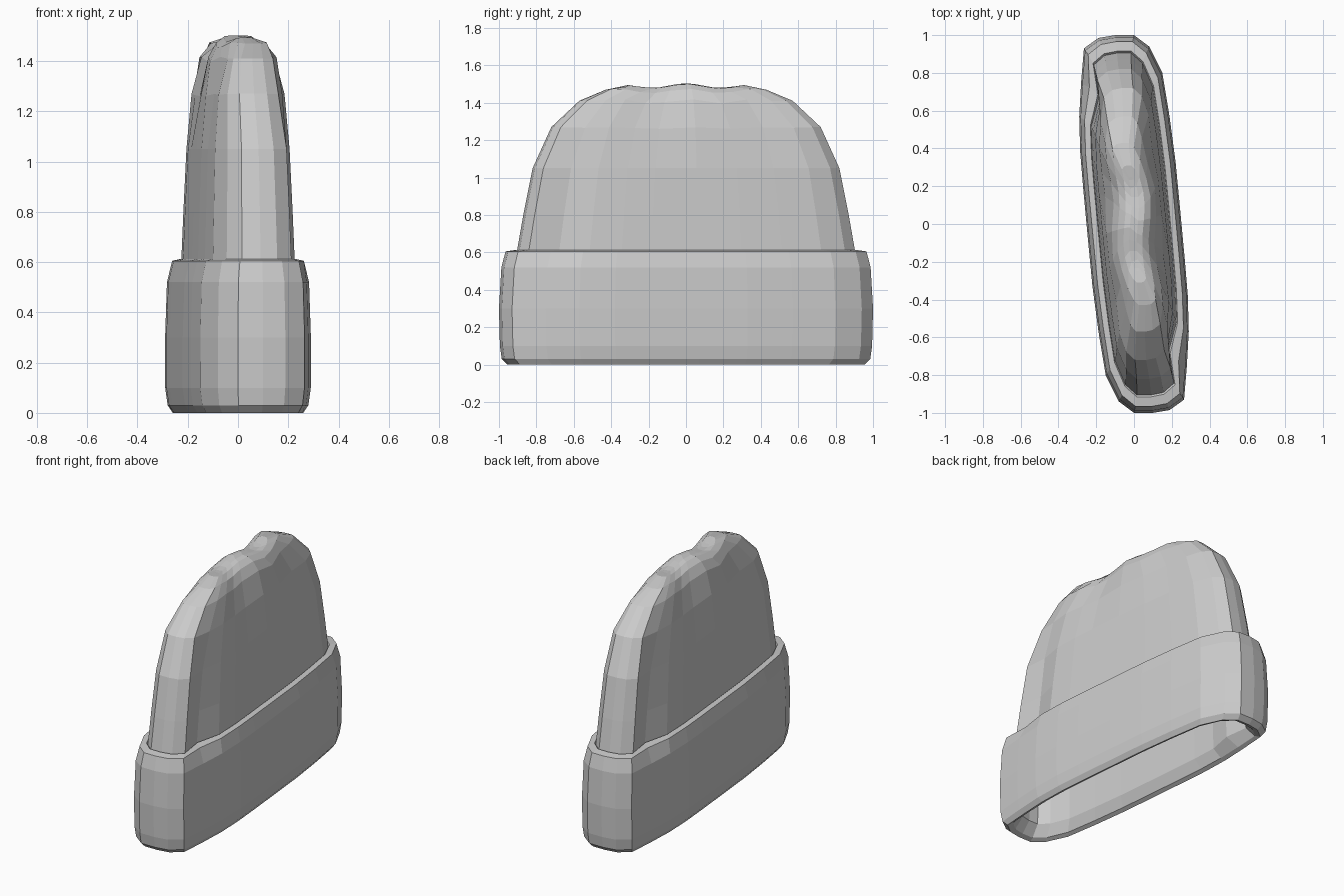
import bpy, bmesh, math

if "Cube" in bpy.data.objects:
    bpy.data.objects.remove(bpy.data.objects["Cube"])

# Half of the flattened outline (width, length); the other half is its 180 degree rotation
HALF = [(0, -1), (.09, -.985), (.172, -.93), (.205, -.75), (.233, -.57), (.247, -.38),
        (.25, -.2), (.252, .07), (.253, .33), (.245, .57), (.23, .8), (.174, .94), (.1, 1)]
OUTLINE = [(u, y, i == 3) for i, (u, y) in enumerate(HALF)]
OUTLINE += [(-u, -y, p) for u, y, p in OUTLINE]
SKEW = 0.1

# Levels: half width, half length, height, pinch at the two sharp corners
CUFF = [(.195, .925, .012, 1), (.22, .955, 0, 1), (.24, .985, .03, 1), (.25, .995, .1, 1),
        (.25, 1, .3, 1), (.243, .987, .52, 1), (.222, .965, .605, .9),
        (.192, .915, .612, .78), (.187, .905, .6, .75)]
CROWN = [(.18, .87, .8, .78), (.17, .82, 1.05, .85), (.146, .72, 1.27, 1),
         (.113, .57, 1.42, 1), (.083, .43, 1.475, 1), (.05, .31, 1.5, 1), (.02, .25, 1.503, 1)]
LINING = [(w - .03 if w > .06 else w * .5, l - .035, z - .035, p) for w, l, z, p in CROWN]
LINING = [(.165, .87, .08, .8), (.157, .86, .6, .8)] + LINING


def ring(bm, level):
    """One skewed cross-section, rumpled near the top of the crown."""
    w, l, z, pinch = level
    verts = []
    for u, y0, corner in OUTLINE:
        y = y0 * l
        rumple = max(0, min(1, (z - 1.15) / .27))
        x = u * w / .25 * (pinch if corner else 1) - SKEW * y
        x += rumple * .018 * math.sin(11 * y)
        dz = rumple * .012 * (math.cos(17 * y) - 1) * (1 if abs(y) < .5 else .4)
        verts.append(bm.verts.new((x, y, z + dz)))
    return verts


# Knitted hat: lining, rolled lip, turned-up cuff and crown in one skin
bm = bmesh.new()
rings = [ring(bm, lv) for lv in LINING[::-1] + CUFF + CROWN]
n = len(OUTLINE)
for a, b in zip(rings, rings[1:]):
    for i in range(n):
        j = (i + 1) % n
        bm.faces.new((a[i], a[j], b[j], b[i]))


# Close both tops with strips across the narrow width
def close_top(r):
    half = n // 2
    bm.faces.new((r[0], r[1], r[-1]))
    for i in range(1, half - 1):
        bm.faces.new((r[i], r[i + 1], r[n - i - 1], r[n - i]))
    bm.faces.new((r[half - 1], r[half], r[half + 1]))


close_top(rings[0])
close_top(rings[-1])
bmesh.ops.recalc_face_normals(bm, faces=bm.faces)
mesh = bpy.data.meshes.new("beanie_hat")
bm.to_mesh(mesh)
bm.free()
hat = bpy.data.objects.new("beanie_hat", mesh)
bpy.context.collection.objects.link(hat)
